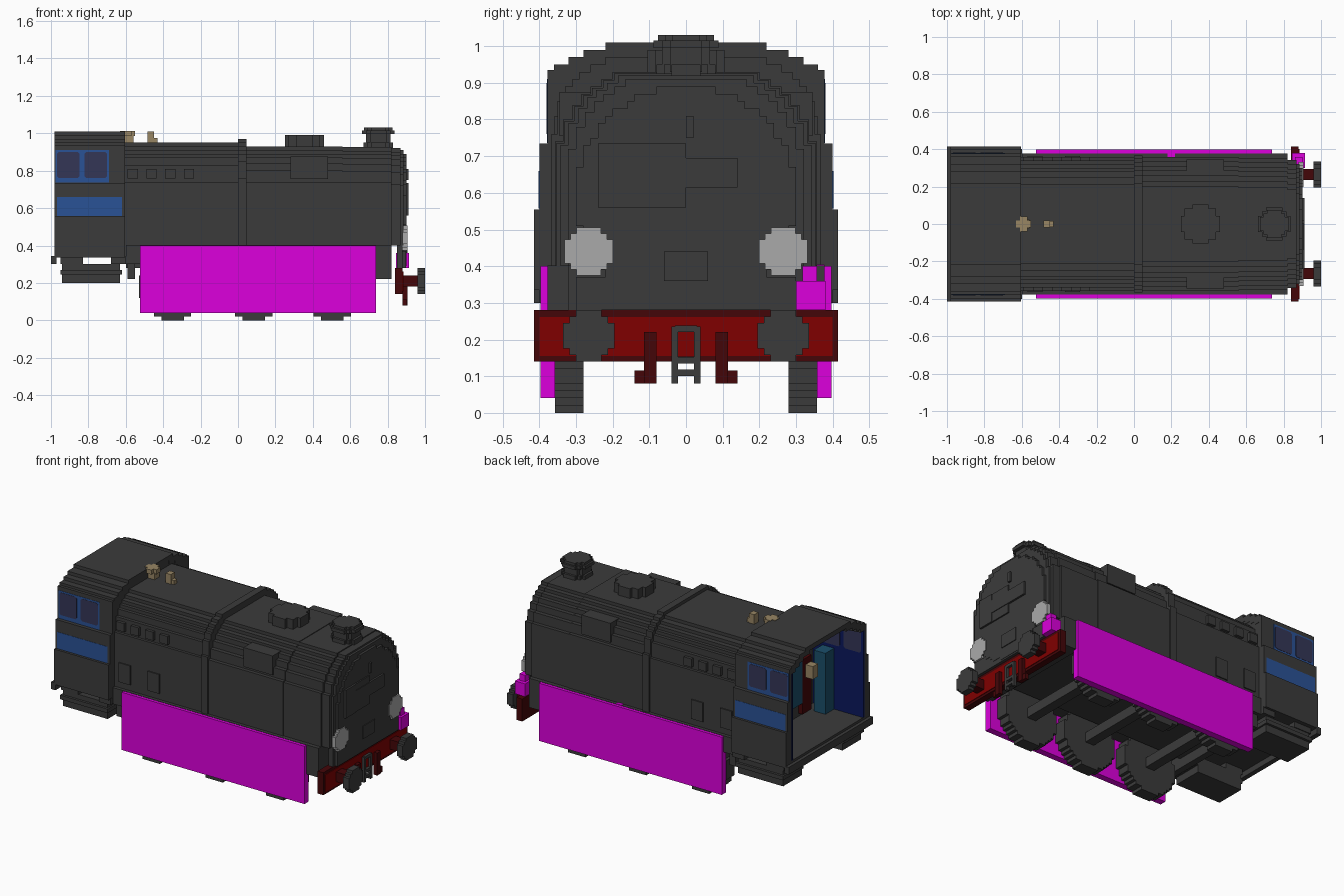
import bpy, bmesh, math

if "Cube" in bpy.data.objects:
    bpy.data.objects.remove(bpy.data.objects["Cube"], do_unlink=True)


def material(name, r, g, b):
    """Flat material from 0-255 display values."""
    lin = [((c / 255 + 0.055) / 1.055) ** 2.4 if c > 10 else c / 255 / 12.92 for c in (r, g, b)]
    m = bpy.data.materials.new(name)
    m.use_nodes = True
    m.diffuse_color = (*lin, 1)
    m.node_tree.nodes["Principled BSDF"].inputs["Base Color"].default_value = (*lin, 1)
    return m


GREY = material("dark grey", 59, 59, 59)
MAGENTA = material("magenta", 220, 0, 220)
RED = material("red", 128, 0, 0)
DARK_RED = material("dark red", 68, 6, 8)
BLUE = material("blue", 42, 82, 150)
PANE = material("window slate", 52, 54, 86)
LAMP = material("lamp grey", 170, 170, 170)
TAN = material("tan", 152, 134, 100)
TEAL = material("teal", 26, 78, 106)
NAVY = material("navy", 10, 24, 92)


def prism(name, pts, axis, a, b, mat):
    """Extrude a 2D outline along an axis from a to b."""
    place = {"x": lambda p: (a, p[0], p[1]),
             "y": lambda p: (p[0], a, p[1]),
             "z": lambda p: (p[0], p[1], a)}[axis]
    bm = bmesh.new()
    face = bm.faces.new([bm.verts.new(place(p)) for p in pts])
    ext = bmesh.ops.extrude_face_region(bm, geom=[face])
    shift = [b - a if axis == k else 0 for k in "xyz"]
    bmesh.ops.translate(bm, vec=shift, verts=[v for v in ext["geom"] if isinstance(v, bmesh.types.BMVert)])
    bmesh.ops.recalc_face_normals(bm, faces=bm.faces)
    me = bpy.data.meshes.new(name)
    bm.to_mesh(me)
    bm.free()
    me.materials.append(mat)
    ob = bpy.data.objects.new(name, me)
    bpy.context.collection.objects.link(ob)
    return ob


def box(name, x, y, z, mat):
    return prism(name, [(x[0], y[0]), (x[1], y[0]), (x[1], y[1]), (x[0], y[1])], "z", z[0], z[1], mat)


def pair(name, x, y, z, mat):
    """A box on the +y side and its mirror image."""
    box(name + "_back", x, y, z, mat)
    box(name + "_front", x, (-y[1], -y[0]), z, mat)


def stepped(z0, rows):
    """Symmetric stepped outline; rows are (half width, top)."""
    right = []
    for w, z in rows:
        right += [(w, z0), (w, z)]
        z0 = z
    return right + [(-w, z) for w, z in reversed(right)]


def disc(cx, cy, r, s=0.02):
    """Blocky circle outline."""
    n = max(2, round(r / s))
    right = []
    for k in range(-n, n):
        w = max(s, round(math.sqrt(max(0, n * n - (k + 0.5) ** 2))) * s)
        for p in ((w, k * s), (w, (k + 1) * s)):
            if not right or right[-1] != p:
                right.append(p)
    return [(cx + w, cy + z) for w, z in right] + [(cx - w, cy + z) for w, z in reversed(right)]


# Boiler casing in sections above the running board
rear = [(0.357, 0.74), (0.34, 0.83), (0.32, 0.87), (0.30, 0.89), (0.28, 0.91), (0.25, 0.93), (0.21, 0.95)]
casing = [(0.357, 0.74), (0.335, 0.80), (0.31, 0.84), (0.285, 0.87), (0.26, 0.89), (0.23, 0.91), (0.20, 0.93)]
grow = lambda rows, dw, dz: [(w + dw, z + dz) for w, z in rows]
box("running_board", (-0.60, 0.82), (-0.378, 0.378), (0.30, 0.402), GREY)
prism("rear_casing", stepped(0.34, rear), "x", -0.62, 0.0, GREY)
prism("casing_band", stepped(0.34, grow(rear, 0.010, 0.02)), "x", 0.0, 0.045, GREY)
prism("middle_casing", stepped(0.34, casing), "x", 0.045, 0.56, GREY)
prism("smokebox", stepped(0.34, grow(casing, -0.004, -0.004)), "x", 0.56, 0.82, GREY)
prism("smokebox_front", stepped(0.40, grow(casing, -0.015, -0.01)), "x", 0.82, 0.87, GREY)
prism("front_rim", stepped(0.40, grow(casing, -0.035, -0.02)), "x", 0.87, 0.885, GREY)
prism("smokebox_door", disc(0, 0.59, 0.30), "x", 0.885, 0.90, GREY)

# Door fittings
box("door_strap", (0.90, 0.912), (-0.24, 0.14), (0.615, 0.695), GREY)
box("door_hinge", (0.90, 0.912), (-0.24, -0.14), (0.56, 0.735), GREY)
box("door_plate", (0.90, 0.908), (-0.14, 0.0), (0.56, 0.735), GREY)
box("door_handle", (0.90, 0.912), (0.0, 0.02), (0.75, 0.81), GREY)
box("door_step", (0.87, 0.905), (-0.06, 0.06), (0.36, 0.44), GREY)
box("front_apron", (0.85, 0.88), (-0.32, 0.32), (0.28, 0.45), GREY)
box("front_shelf", (0.85, 0.898), (-0.30, 0.30), (0.28, 0.37), GREY)

# Underframe and wheels
box("main_frame", (-0.60, 0.82), (-0.26, 0.26), (0.28, 0.36), GREY)
box("front_block", (0.72, 0.82), (-0.378, 0.378), (0.22, 0.36), GREY)
box("rear_block", (-0.59, -0.55), (-0.357, 0.357), (0.22, 0.36), GREY)
for i, x in enumerate((-0.35, 0.085, 0.505), 1):
    for side, y in (("back", 0.28), ("front", -0.357)):
        prism(f"wheel_{i}_{side}", disc(x, 0.18, 0.18), "y", y, y + 0.077, GREY)
    box(f"axle_{i}", (x - 0.03, x + 0.03), (-0.28, 0.28), (0.15, 0.21), GREY)
pair("side_skirt", (-0.525, 0.737), (0.357, 0.397), (0.04, 0.40), MAGENTA)
box("board_clip", (0.18, 0.22), (0.35, 0.378), (0.40, 0.404), MAGENTA)

# Cab shell with open rear
cab = [(0.415, 0.555), (0.40, 0.735), (0.378, 0.935), (0.36, 0.95), (0.32, 0.97), (0.28, 0.99), (0.22, 1.01)]
inner = [(w - 0.04, z - 0.03) for w, z in cab]
outer_pts = stepped(0.34, cab)
inner_pts = stepped(0.34, [(0.355, 0.90)] + inner[3:])
prism("cab_shell", outer_pts + inner_pts[::-1], "x", -0.98, -0.603, GREY)
prism("cab_bulkhead", stepped(0.34, [(w - 0.005, z - 0.005) for w, z in cab]), "x", -0.635, -0.605, GREY)
box("cab_floor", (-0.98, -0.603), (-0.415, 0.415), (0.335, 0.36), GREY)
box("rear_sill", (-1.0, -0.97), (-0.415, 0.415), (0.30, 0.345), GREY)
pair("cab_front_foot", (-0.68, -0.60), (0.20, 0.40), (0.30, 0.34), GREY)
pair("cab_step", (-0.94, -0.63), (0.20, 0.385), (0.20, 0.30), GREY)
pair("cab_step_lip", (-0.95, -0.62), (0.20, 0.40), (0.245, 0.27), GREY)
pair("cab_step_hanger", (-0.95, -0.83), (0.20, 0.39), (0.30, 0.34), GREY)

# Cab windows, stripe and lining, almost flush with the walls
pair("window_frame", (-0.975, -0.69), (0.372, 0.3795), (0.736, 0.91), BLUE)
pair("cab_stripe", (-0.968, -0.62), (0.394, 0.4015), (0.557, 0.66), BLUE)
pair("cab_lining", (-0.982, -0.635), (0.346, 0.357), (0.36, 0.90), NAVY)
for i, x in enumerate((-0.967, -0.82), 1):
    outline = [(x + u, 0.76 + v) for u, v in
               ((0.01, 0), (0.11, 0), (0.12, 0.01), (0.12, 0.13), (0.11, 0.14), (0.01, 0.14), (0, 0.13), (0, 0.01))]
    for side, s in (("back", 1), ("front", -1)):
        prism(f"window_pane_{i}_{side}", outline, "y", s * 0.375, s * 0.381, PANE)
        prism(f"inner_pane_{i}_{side}", outline, "y", s * 0.3445, s * 0.349, PANE)

# Cab controls
pair("control_cabinet", (-0.78, -0.70), (0.26, 0.346), (0.36, 0.74), TEAL)
box("firebox_back", (-0.67, -0.63), (-0.24, 0.24), (0.36, 0.78), GREY)
box("fire_door", (-0.70, -0.67), (-0.24, -0.15), (0.38, 0.72), DARK_RED)
box("backhead_panel", (-0.70, -0.67), (-0.15, -0.05), (0.45, 0.74), TEAL)
box("regulator", (-0.75, -0.70), (-0.23, -0.18), (0.60, 0.68), TAN)

# Casing side fittings
for i, x in enumerate((-0.59, -0.49, -0.39, -0.29), 1):
    pair(f"side_vent_{i}", (x, x + 0.055), (0.33, 0.358), (0.757, 0.81), GREY)
for i, x in enumerate((-0.57, -0.37), 1):
    pair(f"side_hatch_{i}", (x, x + 0.08), (0.35, 0.364), (0.44, 0.56), GREY)
pair("shoulder_box", (0.28, 0.48), (0.25, 0.345), (0.755, 0.875), GREY)

# Roof fittings
prism("steam_dome", disc(0.355, 0, 0.105, 0.021), "z", 0.92, 0.99, GREY)
prism("chimney_base", disc(0.75, 0, 0.08), "z", 0.92, 0.95, GREY)
prism("chimney_stem", disc(0.75, 0, 0.066, 0.022), "z", 0.93, 1.0, GREY)
prism("chimney_lip", disc(0.75, 0, 0.088, 0.022), "z", 0.995, 1.015, GREY)
prism("chimney_top", disc(0.75, 0, 0.076, 0.019), "z", 1.015, 1.03, GREY)
box("whistle_stem", (-0.615, -0.56), (-0.025, 0.025), (0.94, 0.99), TAN)
prism("whistle_cap", disc(-0.59, 0, 0.04), "z", 0.985, 1.013, TAN)
box("safety_valve", (-0.485, -0.45), (-0.02, 0.02), (0.94, 1.01), TAN)
box("safety_valve_arm", (-0.46, -0.43), (-0.015, 0.015), (0.945, 0.975), TAN)

# Buffer beam with brighter inset panel
box("buffer_beam", (0.84, 0.88), (-0.415, 0.415), (0.14, 0.28), DARK_RED)
box("beam_panel", (0.878, 0.884), (-0.40, 0.40), (0.155, 0.262), RED)
for side, y in (("back", 0.265), ("front", -0.265)):
    box(f"buffer_shaft_{side}", (0.88, 0.97), (y - 0.03, y + 0.03), (0.18, 0.24), DARK_RED)
    prism(f"buffer_{side}", disc(y, 0.21, 0.07, 0.0175), "x", 0.96, 1.0, GREY)
    prism(f"lamp_{side}", disc(y, 0.44, 0.066, 0.0165), "x", 0.88, 0.905, LAMP)

# Couplings
pair("brake_hose", (0.88, 0.905), (0.08, 0.115), (0.08, 0.22), DARK_RED)
pair("brake_hose_end", (0.88, 0.90), (0.10, 0.14), (0.08, 0.115), DARK_RED)
pair("coupling_link", (0.88, 0.90), (0.022, 0.04), (0.08, 0.235), GREY)
for i, z in enumerate((0.10, 0.135, 0.22), 1):
    box(f"coupling_bar_{i}", (0.88, 0.90), (-0.03, 0.03), (z, z + 0.018), GREY)

# Corner lamp stand
box("corner_stand", (0.845, 0.915), (0.30, 0.38), (0.28, 0.36), MAGENTA)
box("corner_stand_top", (0.86, 0.90), (0.318, 0.357), (0.36, 0.40), MAGENTA)
